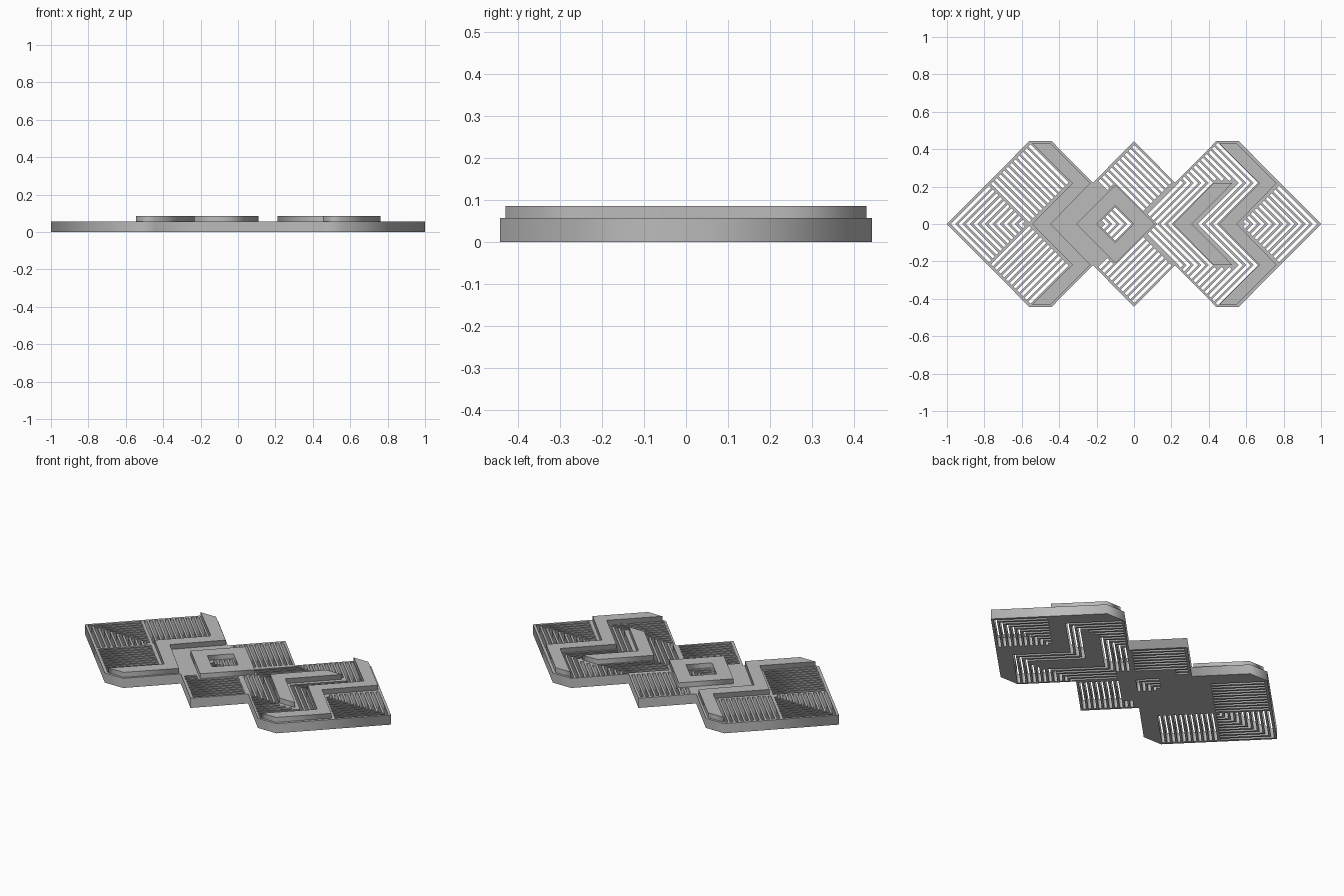
import bpy

if "Cube" in bpy.data.objects:
    bpy.data.objects.remove(bpy.data.objects["Cube"])

BASE_H, TOP_H = 0.057, 0.086
PITCH, W = 0.04, 0.023      # slot spacing and slot width, measured along x
grey = bpy.data.materials.new("mid_grey")
grey.diffuse_color = (0.5, 0.5, 0.5, 1)
grey.use_nodes = True
grey.node_tree.nodes["Principled BSDF"].inputs["Base Color"].default_value = grey.diffuse_color


def xy(loop):
    """Diagonal coordinates (u = x + y, v = x - y) to x, y."""
    return [((u + v) / 2, (u - v) / 2) for u, v in loop]


def swap(loop):
    """Mirror a diagonal loop front to back."""
    return [(v, u) for u, v in loop]


def rect(u0, u1, v0, v1):
    return [(u0, v0), (u1, v0), (u1, v1), (u0, v1)]


def mirrored(points):
    """Close a back-half outline with its front half."""
    return points + [(x, -y) for x, y in reversed(points) if abs(y) > 1e-6]


def plate(name, loops, z0, z1):
    """Filled, extruded flat shape; inner loops become holes."""
    curve = bpy.data.curves.new(name, 'CURVE')
    curve.dimensions = '2D'
    curve.fill_mode = 'BOTH'
    curve.extrude = (z1 - z0) / 2
    for loop in loops:
        s = curve.splines.new('POLY')
        s.points.add(len(loop) - 1)
        for p, (x, y) in zip(s.points, loop):
            p.co = (x, y, 0, 1)
        s.use_cyclic_u = True
    curve.materials.append(grey)
    ob = bpy.data.objects.new(name, curve)
    ob.location.z = (z0 + z1) / 2
    bpy.context.collection.objects.link(ob)
    bpy.ops.object.select_all(action='DESELECT')
    ob.select_set(True)
    bpy.context.view_layer.objects.active = ob
    bpy.ops.object.convert(target='MESH')
    return ob


slots = []


def pair(loop):
    slots.extend([xy(loop), xy(swap(loop))])


def nested_corners(start, end, step):
    """L-shaped slots, corners marching from start towards end."""
    d = 1 if step > 0 else -1
    a = start
    while (end - a) * d > W:
        b = a + W * d
        slots.append(xy([(a, a), (end, a), (end, b), (b, b), (b, end), (a, end)]))
        a += step


# Left and right tips, and the window in the middle diamond
nested_corners(-0.98, -0.572, PITCH)
nested_corners(0.98, 0.572, -PITCH)
nested_corners(-0.012, -0.19, -PITCH)

# Straight slots of the left panel
for k in range(11):
    u = -0.55 + k * PITCH
    pair(rect(u, u + W, -0.98, -0.572))

# Straight slots of the middle panel, shortened beside the diamond
for k in range(10):
    u = 0.04 + k * PITCH
    pair(rect(u, u + W, -0.42, -0.02 if u > 0.11 else -0.325))

# Zigzag slots of the right panel, interrupted by the diamond and small chevron
for k in range(11):
    c = 0.02 + k * PITCH
    e, t = c + W, c + 0.44
    arm = [(t, c), (t, 0.014), (t + W, 0.014), (t + W, e)]
    if c < 0.11:
        pair([(0.125, c)] + arm + [(0.125, e)])
    elif 0.2 < c < 0.31:
        pair(rect(t, t + W, 0.014, c - 0.02))
    else:
        half = [(c, c)] + arm
        back = [(v, u) for u, v in reversed(arm)]
        slots.append(xy(half + [(e, e)] + back))

outline = mirrored([(-1, 0), (-0.56, 0.443), (-0.44, 0.443), (-0.22, 0.22), (0, 0.443),
                    (0.22, 0.22), (0.44, 0.443), (0.56, 0.443), (1, 0)])
plate("slotted_base", [outline] + slots, 0, BASE_H)

# Raised zigzag bands at both ends
for name, x0, x1 in (("left_band", -0.545, -0.445), ("right_band", 0.455, 0.55)):
    left = [(x0, 0), (x0 + 0.215, 0.218), (x0, 0.43)]
    right = [(x1, 0.43), (x1 + 0.212, 0.218), (x1, 0)]
    plate(name, [mirrored(left + right)], BASE_H, TOP_H)

# Small raised chevron and the raised diamond frame
plate("small_chevron", [mirrored([(0.21, 0), (0.425, 0.218), (0.525, 0.218), (0.31, 0)])],
      BASE_H, TOP_H)
plate("diamond_frame", [xy(rect(-0.31, 0.11, -0.31, 0.11)), xy(rect(-0.2, 0, -0.2, 0))],
      BASE_H, TOP_H)
